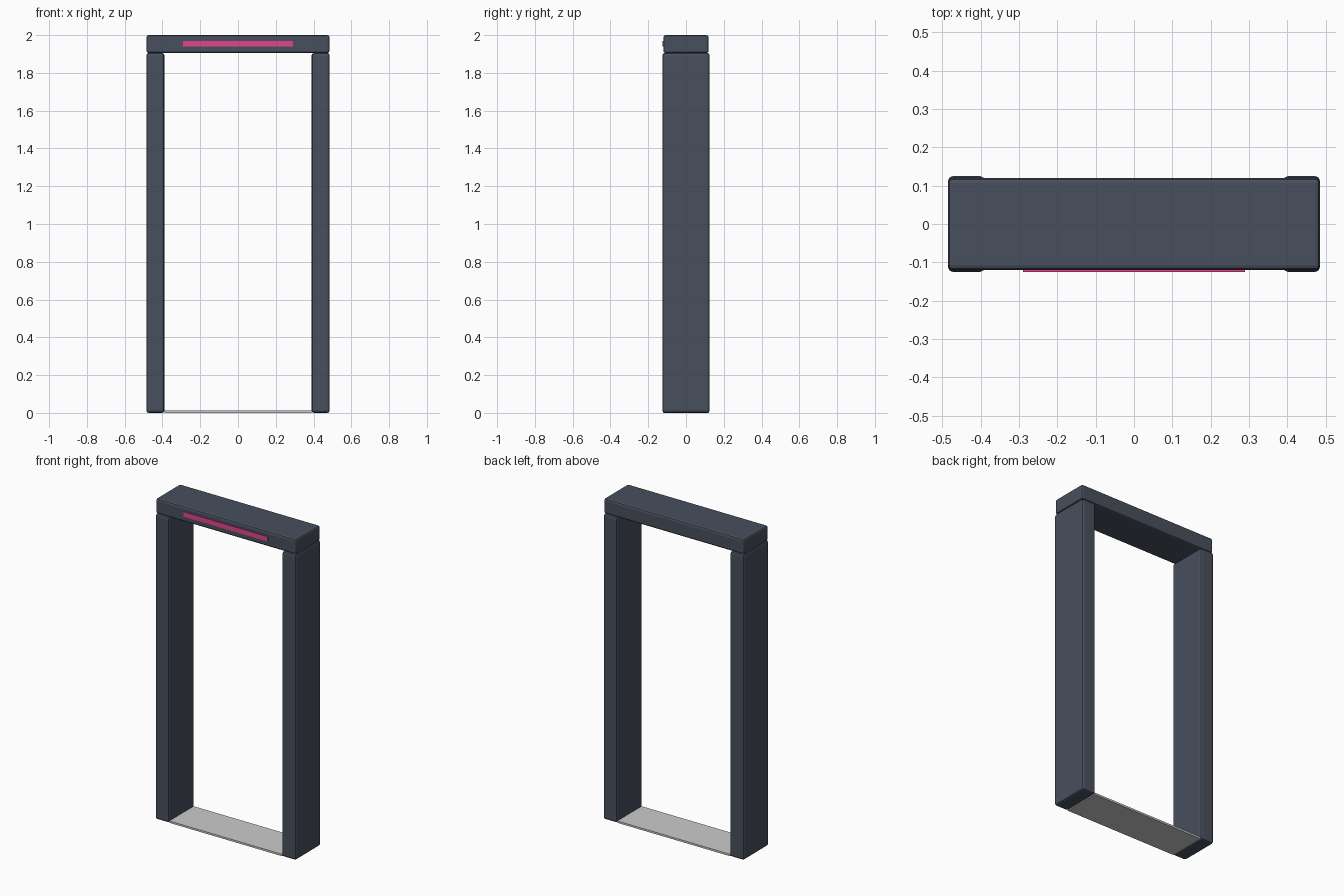
import bpy

if "Cube" in bpy.data.objects:
    bpy.data.objects.remove(bpy.data.objects["Cube"])


def material(name, color):
    m = bpy.data.materials.new(name)
    m.diffuse_color = (*color, 1)
    m.use_nodes = True
    m.node_tree.nodes["Principled BSDF"].inputs["Base Color"].default_value = m.diffuse_color
    return m


def box(name, lo, hi, mat=None, bevel=0.0):
    """Box between two corners, with optional rounded edges."""
    bpy.ops.mesh.primitive_cube_add(size=1)
    ob = bpy.context.object
    ob.name = name
    ob.scale = [b - a for a, b in zip(lo, hi)]
    ob.location = [(a + b) / 2 for a, b in zip(lo, hi)]
    bpy.ops.object.transform_apply(location=True, rotation=False, scale=True)
    if mat:
        ob.data.materials.append(mat)
    if bevel:
        mod = ob.modifiers.new("rounded_edges", 'BEVEL')
        mod.width = bevel
        mod.segments = 2
    return ob


slate = material("slate", (0.065, 0.08, 0.11))
pink = material("pink", (0.75, 0.06, 0.27))

# Side posts
for name, x0, x1 in (("left_post", -0.485, -0.39), ("right_post", 0.39, 0.485)):
    box(name, (x0, -0.125, 0), (x1, 0.125, 1.905), slate, 0.012)

# Top beam, slightly shallower than the posts
box("top_beam", (-0.485, -0.12, 1.905), (0.485, 0.12, 2.0), slate, 0.012)

# Indicator light strip on the front of the beam
box("light_strip", (-0.29, -0.125, 1.94), (0.29, -0.115, 1.97), pink)

# Thin floor plate between the posts
box("floor_plate", (-0.39, -0.12, 0), (0.39, 0.12, 0.012))
